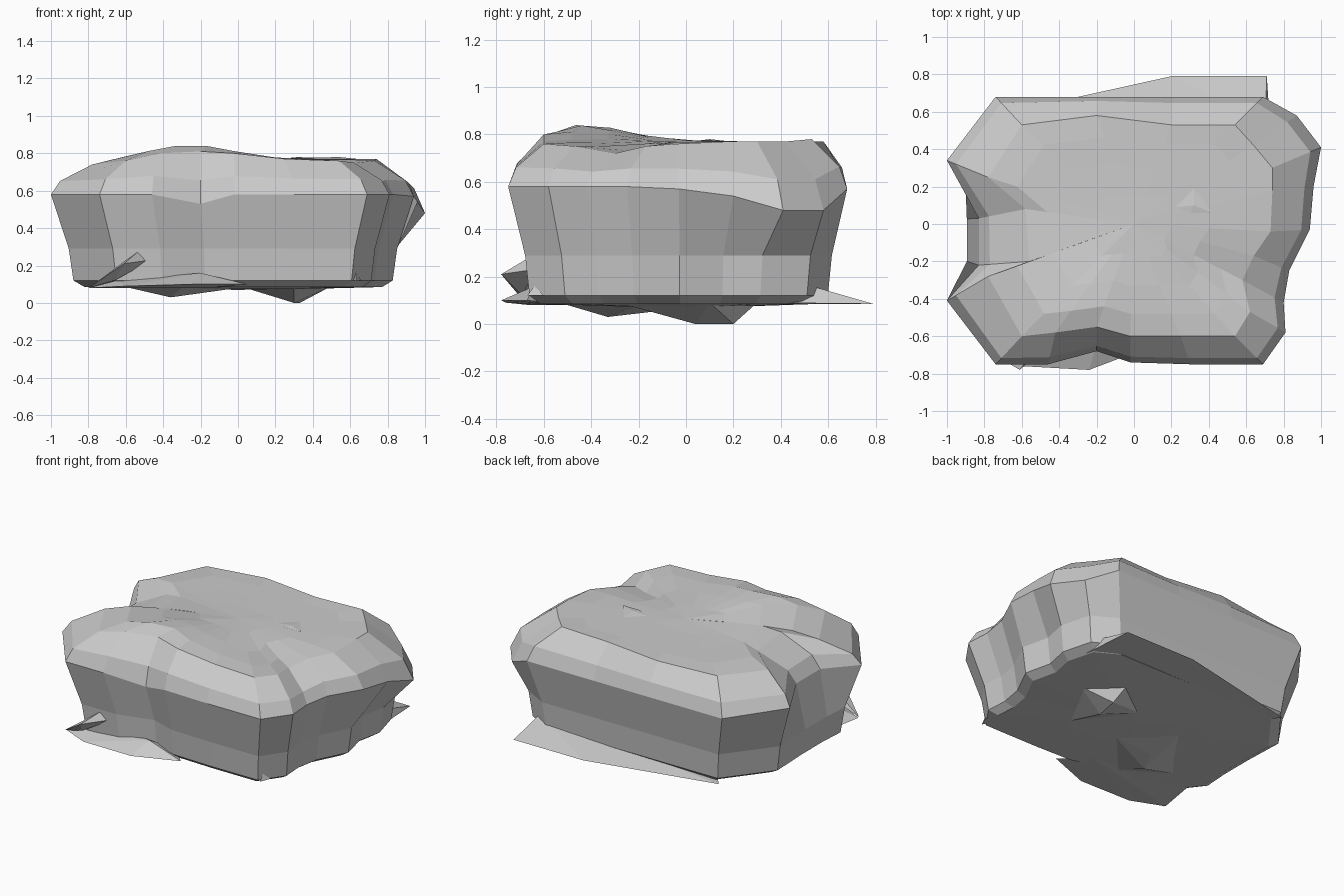
import bpy, bmesh, math
from mathutils import Vector

if "Cube" in bpy.data.objects:
    bpy.data.objects.remove(bpy.data.objects["Cube"], do_unlink=True)

stone = bpy.data.materials.new("grey stone")
stone.use_nodes = True
grey = (0.6, 0.6, 0.6, 1)
stone.diffuse_color = grey
stone.node_tree.nodes["Principled BSDF"].inputs["Base Color"].default_value = grey


def finish(bm, name):
    """Turn a bmesh into a flat-shaded stone object."""
    bmesh.ops.recalc_face_normals(bm, faces=bm.faces)
    mesh = bpy.data.meshes.new(name)
    bm.to_mesh(mesh)
    bm.free()
    mesh.materials.append(stone)
    obj = bpy.data.objects.new(name, mesh)
    bpy.context.collection.objects.link(obj)
    return obj


def shard(name, points):
    """Convex chip of stone around a few corner points."""
    bm = bmesh.new()
    for p in points:
        bm.verts.new(p)
    result = bmesh.ops.convex_hull(bm, input=bm.verts)
    loose = [v for v in result["geom_interior"] if isinstance(v, bmesh.types.BMVert)]
    bmesh.ops.delete(bm, geom=loose, context='VERTS')
    return finish(bm, name)


def bump(x, y, cx, cy, radius):
    return math.exp(-((x - cx) ** 2 + (y - cy) ** 2) / radius ** 2)


# Widest outline (x, y, z) and top rim, column by column from the front
outline = [
    (-.74, -.75, .58), (-.46, -.75, .58), (-.2, -.68, .53), (-.02, -.74, .58),
    (.3, -.75, .58), (.69, -.75, .58), (.81, -.58, .58), (.8, -.42, .58),
    (.83, -.25, .58), (.94, -.03, .57), (.96, .2, .54), (1, .41, .48),
    (.87, .58, .48), (.69, .68, .57), (.2, .68, .57), (-.2, .68, .57),
    (-.74, .68, .57), (-1, .34, .58), (-.83, .03, .58), (-.83, -.22, .58),
    (-1, -.41, .58)]
rim = [
    (-.6, -.6, .76), (-.42, -.58, .8), (-.2, -.55, .81), (-.02, -.6, .8),
    (.25, -.6, .77), (.54, -.6, .76), (.62, -.47, .75), (.58, -.3, .72),
    (.64, -.17, .75), (.73, -.04, .76), (.74, .18, .77), (.74, .3, .77),
    (.64, .42, .77), (.54, .53, .78), (.2, .53, .77), (-.2, .58, .77),
    (-.6, .53, .76), (-.78, .25, .74), (-.58, .08, .75), (-.56, -.2, .76),
    (-.78, -.28, .74)]
hollow = (18, 19)      # the wall bulges out below the side hollow
undercut = (10, 11)    # the wall leans in below the overhang


def lower(scale, z):
    ring = []
    for i, (x, y, _) in enumerate(outline):
        if i in hollow:
            x *= 1.19
        if i in undercut:
            x, y = x * .93, y * .87
        ring.append(Vector((x * scale, y * scale, z)))
    return ring


def crown(scale):
    ring = []
    for x, y, z in rim:
        x, y = x * scale, y * scale
        h = .77 + .075 * bump(x, y, -.25, -.47, .3) - .04 * bump(x, y, .47, -.26, .15)
        ring.append(Vector((x, y, h)))
    return ring


shoulder = []
for o, r in zip(outline, rim):
    p = Vector(o).lerp(Vector(r), .22)
    p.z = o[2] + (r[2] - o[2]) * .45
    shoulder.append(p)

# Boulder: stacked rings from the underside to the crown
rings = [lower(.4, .075), lower(.82, .085), lower(.88, .12), lower(.905, .29),
         outline, shoulder, rim, crown(.8), crown(.55), crown(.28)]
bm = bmesh.new()
loops = [[bm.verts.new(p) for p in ring] for ring in rings]
count = len(outline)
for low, high in zip(loops, loops[1:]):
    for i in range(count):
        j = (i + 1) % count
        bm.faces.new((low[i], low[j], high[j], high[i]))
for loop, z in ((loops[0], .07), (loops[-1], .775)):
    middle = bm.verts.new((0, 0, z))
    for i in range(count):
        bm.faces.new((loop[i], loop[(i + 1) % count], middle))
finish(bm, "boulder")

# Lumps under the boulder
shard("underside_lump_left", [(.04, .1, .08), (.3, .04, 0), (.33, .2, 0), (.5, .1, .09),
                              (.3, -.25, .08), (.3, .3, .09), (.25, .1, .12)])
shard("underside_lump_right", [(-.6, -.33, .085), (-.36, -.33, .03), (-.3, -.2, .045),
                               (0, -.2, .08), (-.3, -.5, .08), (-.3, .1, .08), (-.3, -.2, .12)])

# Thin shelf sticking out at the back
shard("back_shelf", [(.71, .79, .085), (.2, .79, .085), (-.08, .67, .085), (-.66, .6, .085),
                     (-.5, .4, .085), (.74, .34, .09), (.7, .53, .16), (.2, .55, .13)])

# Thin sheet and blade at the foot of the front
shard("front_shelf", [(-.8, -.66, .08), (-.6, -.76, .09), (-.24, -.78, .1), (.05, -.67, .1),
                      (-.65, -.64, .12), (-.2, -.64, .16), (-.1, -.5, .08), (-.76, -.4, .085)])
shard("front_blade", [(-.8, -.67, .08), (-.61, -.78, .21), (-.54, -.68, .27),
                      (-.46, -.64, .23), (-.66, -.69, .12)])
shard("foot_splinter", [(.6, -.6, .12), (.66, -.6, .12), (.63, -.67, .12), (.63, -.64, .16)])

# Small flake lying on the crown
shard("crown_flake", [(.22, .09, .77), (.3, .06, .775), (.42, .06, .775), (.32, .1, .78),
                      (.32, .19, .77), (.32, .1, .76)])
